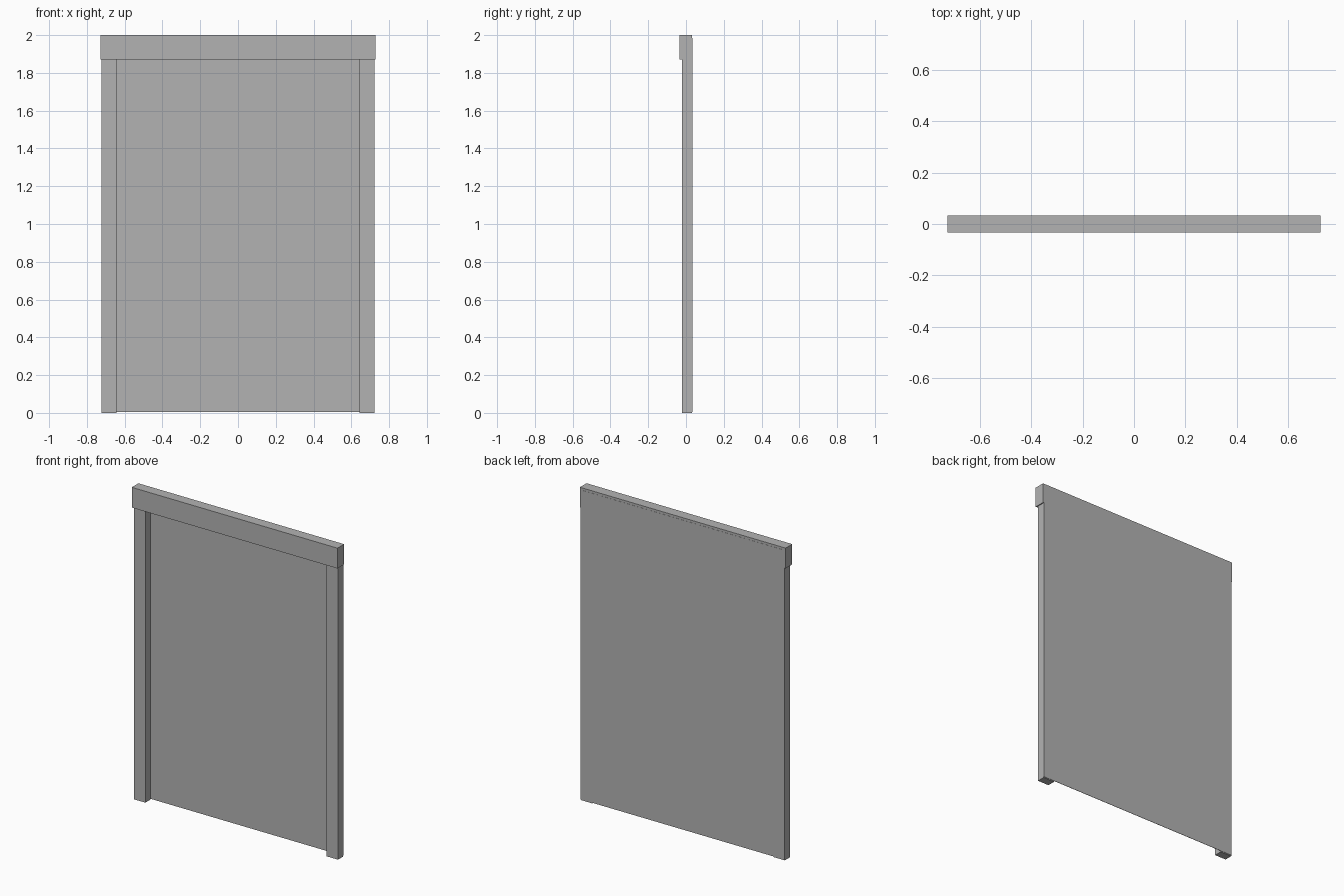
import bpy
import bmesh

cube = bpy.data.objects.get("Cube")
if cube:
    bpy.data.objects.remove(cube, do_unlink=True)

grey = bpy.data.materials.new("plain grey")
grey.use_nodes = True
colour = (0.45, 0.45, 0.45, 1)
grey.diffuse_color = colour
for node in grey.node_tree.nodes:
    if node.type == 'BSDF_PRINCIPLED':
        node.inputs["Base Color"].default_value = colour


def box(name, low, high):
    """Flat-shaded box between two opposite corners."""
    bm = bmesh.new()
    bmesh.ops.create_cube(bm, size=1)
    for v in bm.verts:
        v.co = [h if c > 0 else l for c, l, h in zip(v.co, low, high)]
    mesh = bpy.data.meshes.new(name)
    bm.to_mesh(mesh)
    bm.free()
    mesh.materials.append(grey)
    obj = bpy.data.objects.new(name, mesh)
    bpy.context.collection.objects.link(obj)
    return obj


half_width, rail_width = 0.722, 0.08
back = 0.034
sheet_front = back - 0.002

# Header box across the top, proud of the rails at the front
box("header_box", (-0.728, -back, 1.87), (0.728, back - 0.001, 2))

# Guide rails, one each side, running up inside the header
inner = half_width - rail_width
box("left_rail", (inner, -0.02, 0), (half_width, sheet_front, 1.935))
box("right_rail", (-half_width, -0.02, 0), (-inner, sheet_front, 1.935))

# Thin sheet closing the opening at the back
box("shutter_sheet", (-half_width, sheet_front, 0.005), (half_width, back, 1.985))
